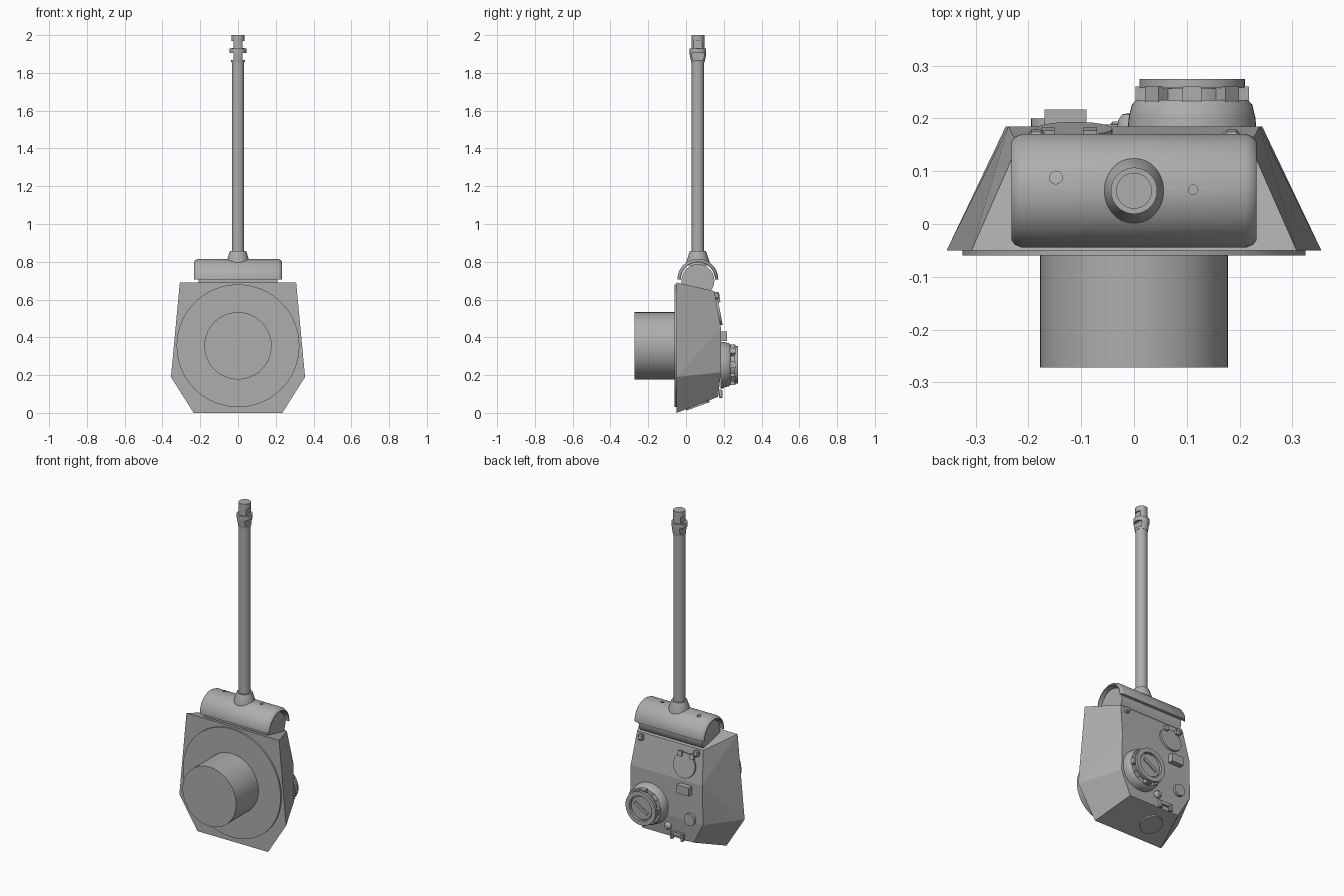
import bpy, bmesh, math
from mathutils import Vector, Matrix

cube = bpy.data.objects.get("Cube")
if cube:
    bpy.data.objects.remove(cube, do_unlink=True)

steel = bpy.data.materials.new("plain grey steel")
steel.use_nodes = True
GREY = (0.42, 0.42, 0.42, 1)
steel.diffuse_color = GREY
steel.node_tree.nodes["Principled BSDF"].inputs["Base Color"].default_value = GREY

UP = Vector((0, 0, 1))
BACK = Vector((0, 1, 0))
SLOPE = Vector((0, 0.984, 0.177))       # upper roof plate normal
REAR = Vector((0, 0.34, -0.94))         # rear plate normal
GUN_Y = 0.063


def smooth(obj, angle=35):
    obj.data.polygons.foreach_set("use_smooth", [True] * len(obj.data.polygons))
    obj.data.set_sharp_from_angle(angle=math.radians(angle))


def finish(name, bm, pos=(0, 0, 0), normal=UP, rounded=True):
    bmesh.ops.recalc_face_normals(bm, faces=bm.faces)
    # local z follows the normal, local x stays on the world x axis
    z = Vector(normal).normalized()
    x = Vector((1, 0, 0))
    basis = Matrix((x, z.cross(x), z)).transposed().to_4x4()
    bm.transform(Matrix.Translation(pos) @ basis)
    mesh = bpy.data.meshes.new(name)
    bm.to_mesh(mesh)
    bm.free()
    mesh.materials.append(steel)
    obj = bpy.data.objects.new(name, mesh)
    bpy.context.collection.objects.link(obj)
    if rounded:
        smooth(obj)
    return obj


def lathe(name, profile, pos, normal=UP, steps=48):
    """Turn (radius, height) points about the local z axis."""
    bm = bmesh.new()
    vs = [bm.verts.new((r, 0, h)) for r, h in profile]
    es = [bm.edges.new(pair) for pair in zip(vs, vs[1:])]
    bmesh.ops.spin(bm, geom=vs + es, axis=UP, cent=(0, 0, 0),
                   angle=math.tau, steps=steps)
    bmesh.ops.remove_doubles(bm, verts=bm.verts, dist=1e-5)
    return finish(name, bm, pos, normal)


def disc(name, r, h, pos, normal=UP, steps=48):
    return lathe(name, [(0, 0), (r, 0), (r, h), (0, h)], pos, normal, steps)


def box(name, size, pos, normal=UP, turn=0, bevel=0):
    bm = bmesh.new()
    bmesh.ops.create_cube(bm, size=1)
    bmesh.ops.scale(bm, vec=size, verts=bm.verts)
    bmesh.ops.rotate(bm, matrix=Matrix.Rotation(turn, 3, "Z"), verts=bm.verts)
    if bevel:
        bmesh.ops.bevel(bm, geom=bm.edges[:], offset=bevel, segments=1, affect="EDGES")
    return finish(name, bm, pos, normal, False)


def cut(obj, cutters):
    for c in cutters:
        c.hide_render = True
        mod = obj.modifiers.new("cut", "BOOLEAN")
        mod.operation = "DIFFERENCE"
        mod.solver = "EXACT"
        mod.object = c
    graph = bpy.context.evaluated_depsgraph_get()
    mesh = bpy.data.meshes.new_from_object(obj.evaluated_get(graph))
    obj.modifiers.clear()
    obj.data = mesh
    for c in cutters:
        bpy.data.objects.remove(c, do_unlink=True)
    smooth(obj)


# Armoured body: flat floor outline joined to a smaller, bent roof
bm = bmesh.new()
for x, y, z in [(0.235, -0.05, 0), (0.355, -0.05, 0.19), (0.308, -0.05, 0.69),
                (0.22, 0.15, 0.645), (0.238, 0.185, 0.45),
                (0.243, 0.185, 0.215), (0.17, 0.17, 0.085)]:
    for side in (1, -1):
        bm.verts.new((x * side, y, z))
bmesh.ops.convex_hull(bm, input=bm.verts)
bmesh.ops.dissolve_limit(bm, angle_limit=math.radians(2),
                         verts=bm.verts, edges=bm.edges)
finish("armoured_body", bm, rounded=False)

# Turning ring and basket
disc("turning_ring", 0.325, 0.02, (0, -0.06, 0.355), BACK, 64)
disc("basket", 0.178, 0.222, (0, -0.272, 0.355), BACK, 64)

# Gun shield: half-round shell with softened ends
bm = bmesh.new()
half = [(0.21, 0.09), (0.232, 0.09), (0.232, 0.094), (0.226, 0.102), (0.212, 0.108)]
loop = half + [(-x, r) for x, r in reversed(half)]
vs = [bm.verts.new((x, r, 0)) for x, r in loop]
es = [bm.edges.new((v, vs[(i + 1) % len(vs)])) for i, v in enumerate(vs)]
bmesh.ops.spin(bm, geom=vs + es, axis=(1, 0, 0), cent=(0, 0, 0),
               angle=math.pi, steps=28)
bmesh.ops.holes_fill(bm, edges=[e for e in bm.edges if e.is_boundary], sides=0)
shield = finish("gun_shield", bm, (0, GUN_Y, 0.707))
cut(shield, [disc("sight_hole", 0.012, 0.2, (-0.148, 0.088, 0.7)),
             disc("coaxial_hole", 0.009, 0.2, (0.112, 0.065, 0.7))])

# Round gun cradle behind the shield
bm = bmesh.new()
bmesh.ops.create_cone(bm, cap_ends=True, segments=48, radius1=0.087, radius2=0.087,
                      depth=0.42, matrix=Matrix.Rotation(math.pi / 2, 4, "Y"))
finish("gun_cradle", bm, (0, GUN_Y, 0.7))

# Gun
lathe("barrel_collar", [(0, 0.78), (0.062, 0.78), (0.061, 0.8), (0.046, 0.848),
                        (0.042, 0.858), (0, 0.858)], (0, GUN_Y, 0))
disc("barrel", 0.033, 1.05, (0, GUN_Y, 0.81), steps=32)
brake = lathe("muzzle_brake", [(0, 1.855), (0.035, 1.855), (0.044, 1.9), (0.044, 1.93),
                               (0.034, 1.93), (0.034, 2), (0, 2)], (0, GUN_Y, 0), steps=32)
cut(brake, [box("vent", (0.05, 0.2, 0.037), (side * 0.05, GUN_Y, z))
            for side in (1, -1) for z in (1.886, 1.95)])

# Commander cupola
CX, CZ = 0.11, 0.255
lathe("cupola_base", [(0, 0), (0.122, 0), (0.12, 0.02), (0.114, 0.045), (0.106, 0.053),
                      (0.085, 0.053), (0.085, 0.075), (0, 0.075)], (CX, 0.182, CZ), BACK)
lathe("cupola_rim", [(0.074, 0), (0.1, 0), (0.1, 0.017), (0.074, 0.017), (0.074, 0)],
      (CX, 0.258, CZ), BACK)
disc("cupola_hatch", 0.068, 0.012, (CX, 0.254, CZ), BACK)
box("cupola_hatch_bar", (0.1, 0.018, 0.014), (CX, 0.267, CZ), BACK, math.radians(-30))
for i in range(8):
    a = math.tau * i / 8
    box("cupola_periscope", (0.035, 0.036, 0.03),
        (CX + 0.09 * math.cos(a), 0.246, CZ + 0.09 * math.sin(a)), BACK, -a)

# Loader hatch with hinges
disc("loader_hatch", 0.072, 0.014, (-0.113, 0.167, 0.535), SLOPE)
for dx in (-0.05, 0.03):
    box("loader_hatch_hinge", (0.025, 0.03, 0.016), (-0.113 + dx, 0.172, 0.6), SLOPE)

# Roof fittings
box("roof_periscope", (0.08, 0.05, 0.04), (-0.13, 0.197, 0.405), BACK)
disc("roof_vent", 0.035, 0.018, (-0.16, 0.182, 0.23), BACK, 32)
lathe("aerial_base", [(0, 0), (0.022, 0), (0.02, 0.015), (0.012, 0.026), (0, 0.028)],
      (-0.01, 0.182, 0.15), BACK, 24)

# Lifting hooks
for x in (0.185, -0.185):
    box("front_lifting_hook", (0.03, 0.035, 0.028), (x, 0.163, 0.622), SLOPE, 0, 0.006)
box("rear_bracket", (0.09, 0.02, 0.014), (-0.07, 0.182, 0.115), BACK)
for x in (-0.105, -0.035):
    box("rear_bracket_hook", (0.02, 0.04, 0.02), (x, 0.184, 0.1), BACK, 0, 0.004)

# Rear plate port
disc("rear_port", 0.065, 0.012, (-0.07, 0.06, 0.046), REAR)
